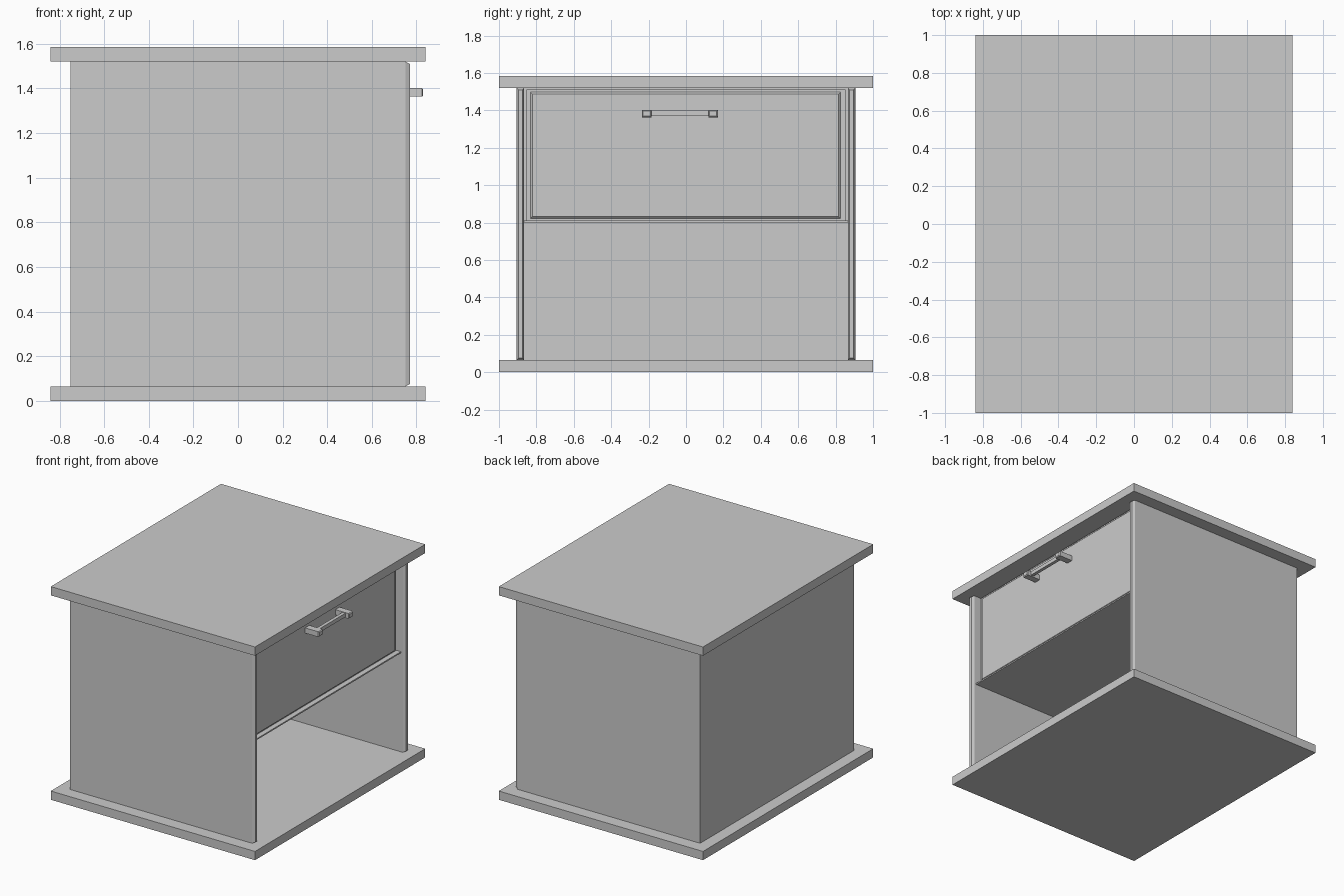
import bpy, bmesh

if "Cube" in bpy.data.objects:
    bpy.data.objects.remove(bpy.data.objects["Cube"])


def board(name, x, y, z, chamfer=None):
    """Box from (min, max) ranges; chamfer = (depth, inset) tapers the +x face."""
    bm = bmesh.new()
    bmesh.ops.create_cube(bm, size=1)
    for v in bm.verts:
        v.co = [r[0] + (r[1] - r[0]) * (c + 0.5) for c, r in zip(v.co, (x, y, z))]
    if chamfer:
        depth, inset = chamfer
        front = max(bm.faces, key=lambda f: f.calc_center_median().x)
        c = front.calc_center_median()
        cap = bmesh.ops.extrude_discrete_faces(bm, faces=[front])["faces"][0]
        for v in bm.verts:
            if v.co.x > x[1] - 1e-5:
                if v in cap.verts:
                    v.co.y += inset if v.co.y < c.y else -inset
                    v.co.z += inset if v.co.z < c.z else -inset
                else:
                    v.co.x -= depth
    bmesh.ops.recalc_face_normals(bm, faces=bm.faces[:])
    me = bpy.data.meshes.new(name)
    bm.to_mesh(me)
    bm.free()
    ob = bpy.data.objects.new(name, me)
    bpy.context.collection.objects.link(ob)
    return ob


def mirror_y(ob):
    mod = ob.modifiers.new("Mirror", 'MIRROR')
    mod.use_axis = (False, True, False)


# Overhanging top and base slabs
board("base_slab", (-0.84, 0.84), (-1, 1), (0, 0.065))
board("top_slab", (-0.84, 0.84), (-1, 1), (1.52, 1.585))

# Side panels with chamfered front edges, closed back
mirror_y(board("side_panel", (-0.75, 0.77), (0.865, 0.905), (0.065, 1.52), (0.02, 0.01)))
board("back_panel", (-0.75, -0.72), (-0.865, 0.865), (0.065, 1.52))

# Thin shelf under the drawer
board("shelf", (-0.72, 0.735), (-0.865, 0.865), (0.80, 0.81))

# Drawer: open tray, backing and raised front panel
mirror_y(board("drawer_side", (-0.70, 0.68), (0.83, 0.85), (0.812, 1.49)))
board("drawer_bottom", (-0.70, 0.68), (-0.83, 0.83), (0.812, 0.832))
board("drawer_back", (-0.70, -0.68), (-0.83, 0.83), (0.832, 1.49))
board("drawer_frame", (0.68, 0.70), (-0.852, 0.852), (0.812, 1.512))
board("drawer_front", (0.70, 0.717), (-0.832, 0.825), (0.822, 1.497), (0.01, 0.01))

# Handle: two posts joined by a thinner bar
for name, y0 in (("handle_post_left", -0.235), ("handle_post_right", 0.12)):
    board(name, (0.717, 0.83), (y0, y0 + 0.05), (1.363, 1.402), (0.006, 0.006))
board("handle_bar", (0.775, 0.80), (-0.185, 0.12), (1.37, 1.398))
